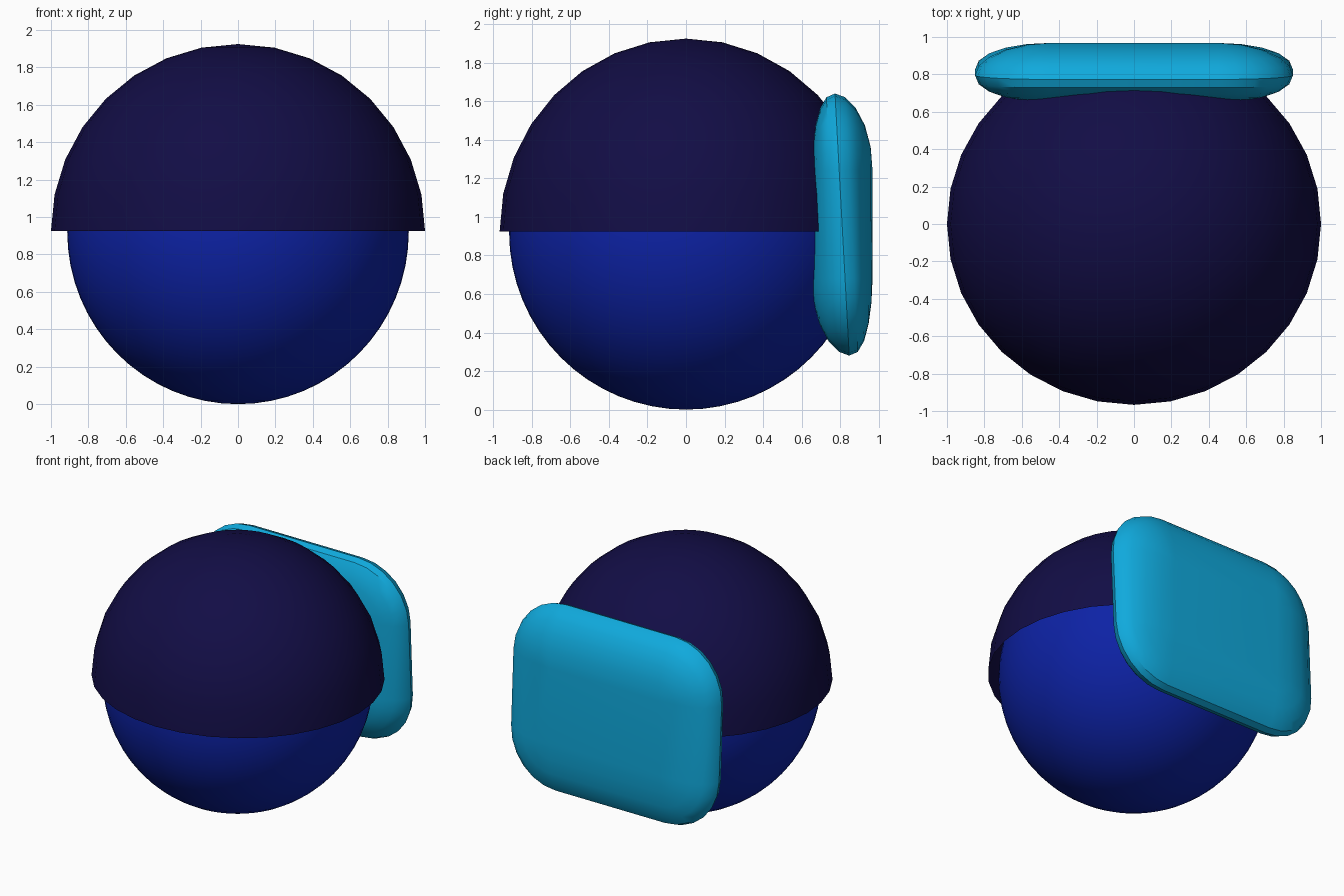
import bpy, bmesh
from math import sin, cos, pi, radians

if "Cube" in bpy.data.objects:
    bpy.data.objects.remove(bpy.data.objects["Cube"])


def finish(obj, name, color, smooth=True):
    obj.name = name
    mat = bpy.data.materials.new(name + "_paint")
    mat.diffuse_color = (*color, 1)
    mat.use_nodes = True
    mat.node_tree.nodes["Principled BSDF"].inputs["Base Color"].default_value = mat.diffuse_color
    obj.data.materials.append(mat)
    bpy.ops.object.select_all(action='DESELECT')
    obj.select_set(True)
    bpy.context.view_layer.objects.active = obj
    bpy.ops.object.transform_apply(location=False, rotation=True, scale=True)
    if smooth:
        bpy.ops.object.shade_smooth_by_angle(angle=radians(35))


def ball(segments, rings, scale, z):
    bpy.ops.mesh.primitive_uv_sphere_add(segments=segments, ring_count=rings, location=(0, 0, z))
    obj = bpy.context.object
    obj.scale = scale
    return obj


# Round body
body = ball(64, 32, (0.913, 0.918, 0.92), 0.92)
finish(body, "body", (0.004, 0.016, 0.38))

# Coarser half dome, open underneath
dome = ball(32, 16, (1.0, 0.967, 1.0), 0.925)
bm = bmesh.new()
bm.from_mesh(dome.data)
bmesh.ops.delete(bm, geom=[v for v in bm.verts if v.co.z < -0.01], context='VERTS')
bm.to_mesh(dome.data)
bm.free()
finish(dome, "dome", (0.006, 0.004, 0.06))

# Backpack: rounded rectangle loops swelling from front face to back face
CORNER, STEPS, LAYERS = 0.40, 6, 10
bm = bmesh.new()
rings = []
for i in range(LAYERS + 1):
    lat = -pi / 2 + pi * i / LAYERS
    ring = []
    for q, (sx, sz) in enumerate([(1, 1), (-1, 1), (-1, -1), (1, -1)]):
        for k in range(STEPS + 1):
            a = pi / 2 * (q + k / STEPS)
            x = sx * 0.45 + CORNER * cos(lat) * cos(a)
            z = sz * 0.28 + CORNER * cos(lat) * sin(a)
            # rim leans slightly forward at the top
            y = 0.81 + 0.158 * sin(lat) - 0.037 * z / 0.68 * cos(lat) ** 2
            ring.append(bm.verts.new((x, y, z + 0.96)))
    rings.append(ring)
n = len(rings[0])
for lo, hi in zip(rings, rings[1:]):
    for j in range(n):
        bm.faces.new((lo[j], lo[(j + 1) % n], hi[(j + 1) % n], hi[j]))
bm.faces.new(rings[0])
bm.faces.new(rings[-1])
bmesh.ops.remove_doubles(bm, verts=bm.verts, dist=0.001)
bmesh.ops.recalc_face_normals(bm, faces=bm.faces)
mesh = bpy.data.meshes.new("backpack")
bm.to_mesh(mesh)
bm.free()
pack = bpy.data.objects.new("backpack", mesh)
bpy.context.collection.objects.link(pack)
finish(pack, "backpack", (0.005, 0.40, 0.72))
